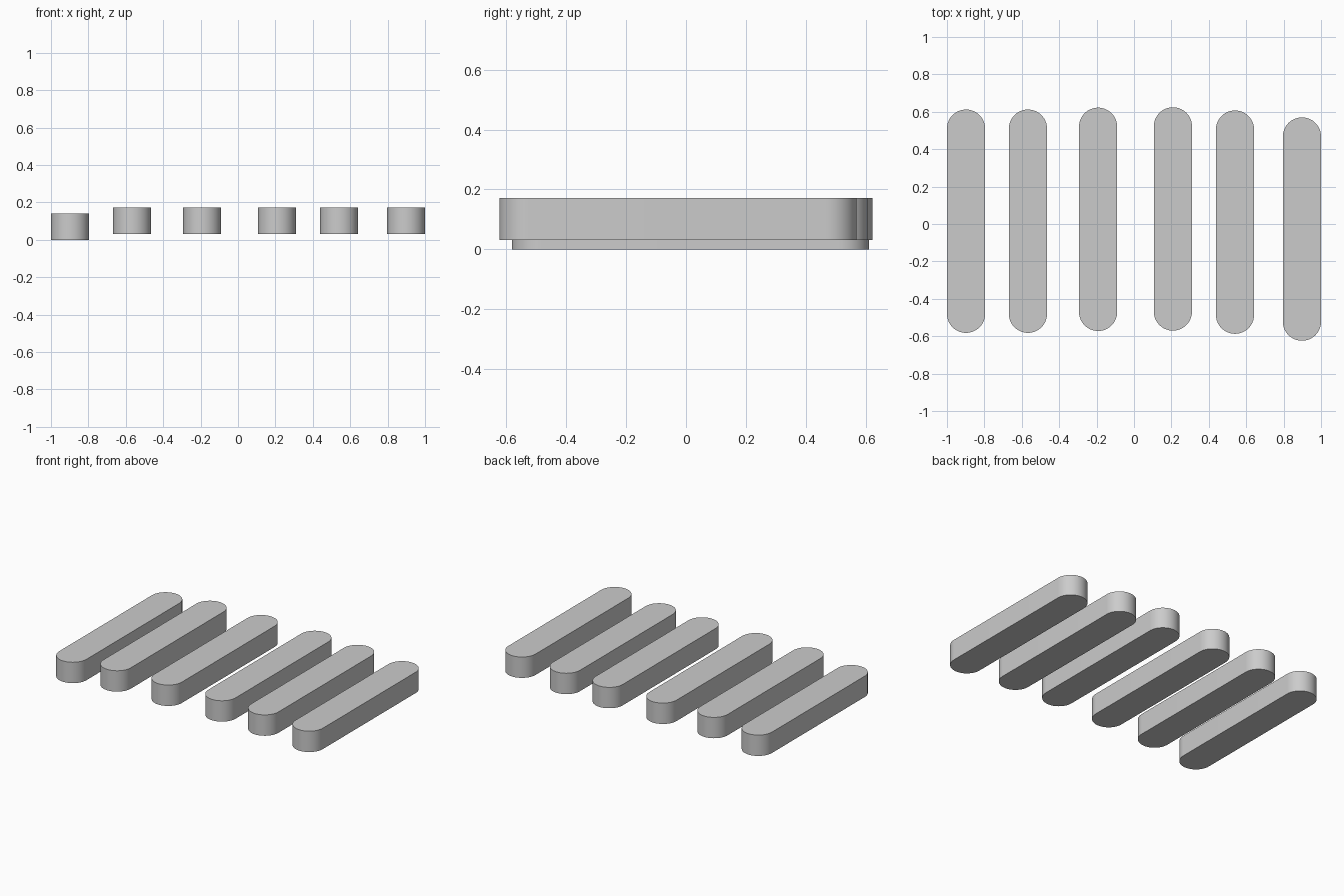
import bpy, bmesh, math

if "Cube" in bpy.data.objects:
    bpy.data.objects.remove(bpy.data.objects["Cube"])

HALF_W, HALF_L, HEIGHT, SEGS = 0.102, 0.597, 0.141, 32


def round_bar(name, x, y, z):
    # stadium outline: two half circles joined by straight sides
    bm = bmesh.new()
    verts = []
    for side in (1, -1):
        for i in range(SEGS + 1):
            a = math.pi * i / SEGS
            verts.append(bm.verts.new((side * HALF_W * math.cos(a),
                                       side * (HALF_L - HALF_W + HALF_W * math.sin(a)), 0)))
    face = bm.faces.new(verts)
    # extrude to a solid block
    ext = bmesh.ops.extrude_face_region(bm, geom=[face])
    top = [v for v in ext["geom"] if isinstance(v, bmesh.types.BMVert)]
    bmesh.ops.translate(bm, verts=top, vec=(0, 0, HEIGHT))
    bmesh.ops.recalc_face_normals(bm, faces=bm.faces)
    mesh = bpy.data.meshes.new(name)
    bm.to_mesh(mesh)
    bm.free()
    obj = bpy.data.objects.new(name, mesh)
    obj.location = (x, y, z)
    bpy.context.collection.objects.link(obj)
    bpy.ops.object.select_all(action='DESELECT')
    obj.select_set(True)
    bpy.context.view_layer.objects.active = obj
    bpy.ops.object.shade_smooth_by_angle(angle=math.radians(30))


# six loose bars, the leftmost one sitting slightly lower
placements = [(-0.898, 0.015, 0), (-0.567, 0.015, 0.031), (-0.192, 0.025, 0.031),
              (0.208, 0.027, 0.031), (0.54, 0.01, 0.031), (0.898, -0.027, 0.031)]
for n, pos in enumerate(placements, 1):
    round_bar(f"rounded_bar_{n}", *pos)
